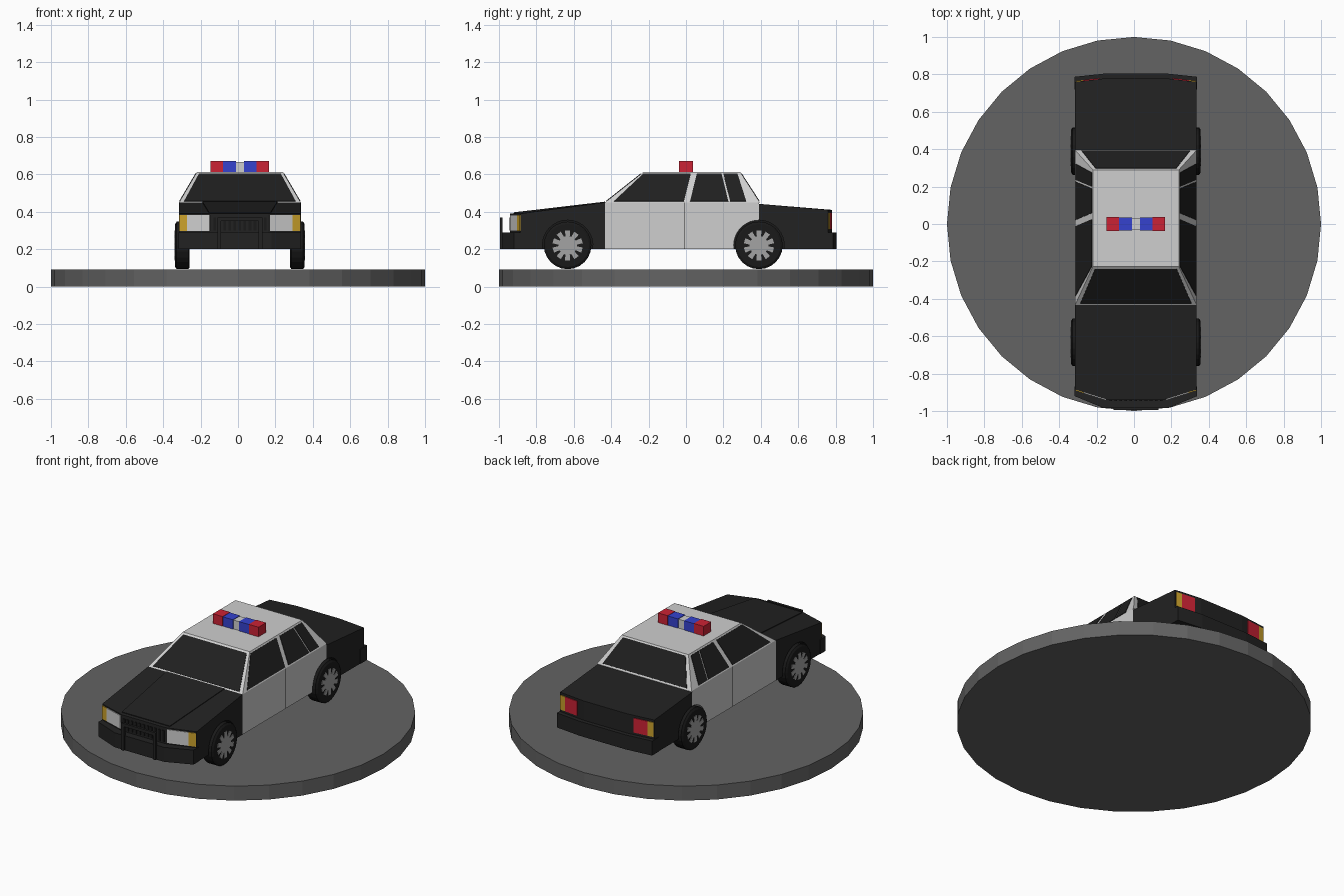
import bpy, bmesh, math
from mathutils import Vector

if "Cube" in bpy.data.objects:
    bpy.data.objects.remove(bpy.data.objects["Cube"])

X0 = 0.01  # the car sits very slightly right of the base centre


def mat(name, r, g, b):
    m = bpy.data.materials.new(name)
    m.diffuse_color = (r, g, b, 1)
    m.use_nodes = True
    m.node_tree.nodes["Principled BSDF"].inputs["Base Color"].default_value = m.diffuse_color
    return m


BLACK = mat("body black", 0.016, 0.016, 0.016)
WHITE = mat("panel white", 0.62, 0.62, 0.62)
GLASS = mat("dark glass", 0.014, 0.014, 0.014)
TYRE = mat("tyre black", 0.010, 0.010, 0.010)
HUB = mat("hub grey", 0.37, 0.37, 0.37)
RED = mat("lamp red", 0.60, 0.016, 0.035)
BLUE = mat("lamp blue", 0.035, 0.055, 0.62)
AMBER = mat("lamp amber", 0.60, 0.36, 0.025)
BASE = mat("base grey", 0.125, 0.125, 0.125)


def finish(name, bm, material, ox=X0):
    bmesh.ops.recalc_face_normals(bm, faces=bm.faces)
    me = bpy.data.meshes.new(name)
    bm.to_mesh(me)
    bm.free()
    me.materials.append(material)
    ob = bpy.data.objects.new(name, me)
    ob.location.x = ox
    bpy.context.collection.objects.link(ob)
    return ob


def loft(name, loops, material, ox=X0):
    """Skin equal-length loops of 3D points and cap both ends."""
    bm = bmesh.new()
    rings = [[bm.verts.new(p) for p in loop] for loop in loops]
    n = len(rings[0])
    for a, b in zip(rings, rings[1:]):
        for i in range(n):
            j = (i + 1) % n
            bm.faces.new((a[i], a[j], b[j], b[i]))
    bm.faces.new(rings[0])
    bm.faces.new(rings[-1])
    return finish(name, bm, material, ox)


def box(name, x0, x1, y0, y1, z0, z1, material):
    prof = [(y0, z0), (y1, z0), (y1, z1), (y0, z1)]
    return loft(name, [[(x, y, z) for y, z in prof] for x in (x0, x1)], material)


def plate(name, pts, material, t=0.005):
    """Thin plate standing out from the car on a flat outline."""
    pts = [Vector(p) for p in pts]
    n = (pts[1] - pts[0]).cross(pts[2] - pts[0]).normalized()
    if n.dot(sum(pts, Vector()) / len(pts) - Vector((0, 0, 0.35))) < 0:
        n = -n
    return loft(name, [[p - n * 0.002 for p in pts], [p + n * t for p in pts]], material)


def bowed(name, prof, half, inner, shift, test, material):
    """Side profile across the car, with end points pulled in at the corners."""
    loops = []
    for x in (-half, -inner, inner, half):
        s = shift if abs(x) == half else 0
        loops.append([(x, y + (s if test(y) else 0), z) for y, z in prof])
    return loft(name, loops, material)


def arc(cy, a0, a1, n=10, r=0.135, cz=0.22):
    return [(cy + r * math.cos(math.radians(a0 + (a1 - a0) * i / n)),
             cz + r * math.sin(math.radians(a0 + (a1 - a0) * i / n))) for i in range(n + 1)]


# Round base
bm = bmesh.new()
bmesh.ops.create_cone(bm, cap_ends=True, segments=32, radius1=1, radius2=1, depth=0.09)
bmesh.ops.translate(bm, verts=bm.verts, vec=(0, 0, 0.045))
finish("round_base", bm, BASE, 0)

# Lower body: bonnet section, doors, boot section, with wheel arches in the profile
W, FY, RY = 0.325, -0.633, 0.39
front = [(-0.94, 0.2), (-0.94, 0.39), (-0.433, 0.45), (-0.433, 0.2)] + arc(FY, -8.5, 188.5, 16)
bowed("front_body", front, W, 0.15, 0.055, lambda y: y < -0.85, BLACK)
doors = [(0.39, 0.45), (-0.433, 0.45), (-0.433, 0.2)] + arc(RY, 188.5, 90)
loft("door_panels", [[(x, y, z) for y, z in doors] for x in (-W, W)], WHITE)
rear = [(0.39, 0.442), (0.78, 0.41), (0.78, 0.2)] + arc(RY, -8.5, 90)
bowed("rear_body", rear, W, 0.15, -0.02, lambda y: y > 0.75, BLACK)
box("chassis", -0.26, 0.26, -0.86, 0.74, 0.2, 0.38, TYRE)
plate("bonnet_bulge", [(-0.2, -0.433, 0.45), (0.2, -0.433, 0.45),
                       (0.165, -0.92, 0.393), (-0.165, -0.92, 0.393)], BLACK, 0.004)

# Bumpers
bowed("front_bumper", [(-0.985, 0.2), (-0.985, 0.29), (-0.87, 0.29), (-0.87, 0.2)],
      W + 0.003, 0.17, 0.065, lambda y: y < -0.9, BLACK)
bowed("rear_bumper", [(0.805, 0.2), (0.805, 0.29), (0.72, 0.29), (0.72, 0.2)],
      W + 0.003, 0.16, -0.018, lambda y: y > 0.75, BLACK)

# Push bar
for s in (-1, 1):
    box("push_bar_upright", s * 0.10, s * 0.12, -0.995, -0.98, 0.2, 0.37, BLACK)
box("push_bar_top", -0.12, 0.12, -0.995, -0.98, 0.35, 0.37, BLACK)

# Cabin
ZB, ZT = 0.45, 0.612
loft("cabin", [[(-W, -0.433, ZB), (W, -0.433, ZB), (W, 0.395, ZB), (-W, 0.395, ZB)],
               [(-0.23, -0.228, ZT), (0.23, -0.228, ZT), (0.23, 0.29, ZT), (-0.23, 0.29, ZT)]], WHITE)


def cabin_pt(side, u, z):
    """Point on a cabin face at height z; u runs along that face."""
    f = (z - ZB) / (ZT - ZB)
    if side == "front":
        return (u, -0.433 + 0.205 * f, z)
    if side == "back":
        return (u, 0.395 - 0.105 * f, z)
    return (side * (W - 0.095 * f), u, z)


def window(name, side, u0, u1, v0, v1, z0=0.456, z1=0.603):
    plate(name, [cabin_pt(side, u, z) for u, z in ((u0, z0), (u1, z0), (v1, z1), (v0, z1))], GLASS, 0.003)


# Glass
window("windscreen", "front", -0.298, 0.298, -0.218, 0.218)
window("rear_window", "back", -0.29, 0.29, -0.215, 0.215)
for s in (-1, 1):
    window("front_side_window", s, -0.385, -0.012, -0.228, 0.025)
    window("rear_side_window", s, 0.022, 0.226, 0.058, 0.190)
    window("quarter_window", s, 0.236, 0.322, 0.200, 0.275)
    # Door seams
    plate("door_seam", [(s * W, y, z) for y, z in
                        ((-0.012, 0.2), (-0.007, 0.2), (-0.007, ZB), (-0.012, ZB))], BLACK, 0.001)


# Lamps on the bowed front and rear faces
def front_y(x):
    return -0.94 + 0.055 * max(0, abs(x) - 0.15) / 0.175


def rear_y(x):
    return 0.78 - 0.02 * max(0, abs(x) - 0.15) / 0.175


def lamp(name, fy, x0, x1, z0, z1, material):
    plate(name, [(x0, fy(x0), z0), (x1, fy(x1), z0), (x1, fy(x1), z1), (x0, fy(x0), z1)], material)


for s in (-1, 1):
    lamp("headlamp", front_y, s * 0.16, s * 0.28, 0.298, 0.382, WHITE)
    lamp("front_indicator", front_y, s * 0.28, s * 0.322, 0.298, 0.382, AMBER)
    lamp("tail_lamp", rear_y, s * 0.195, s * 0.283, 0.305, 0.395, RED)
    lamp("rear_indicator", rear_y, s * 0.283, s * 0.32, 0.305, 0.395, AMBER)

# Grille slats
for i in range(11):
    x = -0.135 + i * 0.027
    lamp("grille_slat", front_y, x - 0.007, x + 0.007, 0.30, 0.37, TYRE)

# Roof light bar
for s in (-1, 1):
    box("light_bar_red", s * 0.09, s * 0.157, -0.037, 0.037, 0.61, 0.672, RED)
    box("light_bar_blue", s * 0.021, s * 0.09, -0.035, 0.035, 0.61, 0.67, BLUE)
box("light_bar_centre", -0.021, 0.021, -0.031, 0.031, 0.61, 0.667, WHITE)


# Wheels: stepped tyre and a ten-spoke hub
def ring(x, r, cy, n=24):
    return [(x, cy + r * math.cos(2 * math.pi * i / n), 0.22 + r * math.sin(2 * math.pi * i / n))
            for i in range(n)]


for place, cy in (("front", FY), ("rear", RY)):
    for s in (-1, 1):
        loft(place + "_tyre", [ring(s * x, r, cy) for x, r in
                               ((0.268, 0.115), (0.275, 0.127), (0.338, 0.127), (0.346, 0.115))], TYRE)
        star = []
        for k in range(10):
            for da, r in ((-13, 0.05), (-10, 0.082), (10, 0.082), (13, 0.05)):
                a = math.radians(36 * k + 18 + da)
                star.append((cy + r * math.cos(a), 0.22 + r * math.sin(a)))
        loft(place + "_hub", [[(s * x, y, z) for y, z in star] for x in (0.343, 0.349)], HUB)
